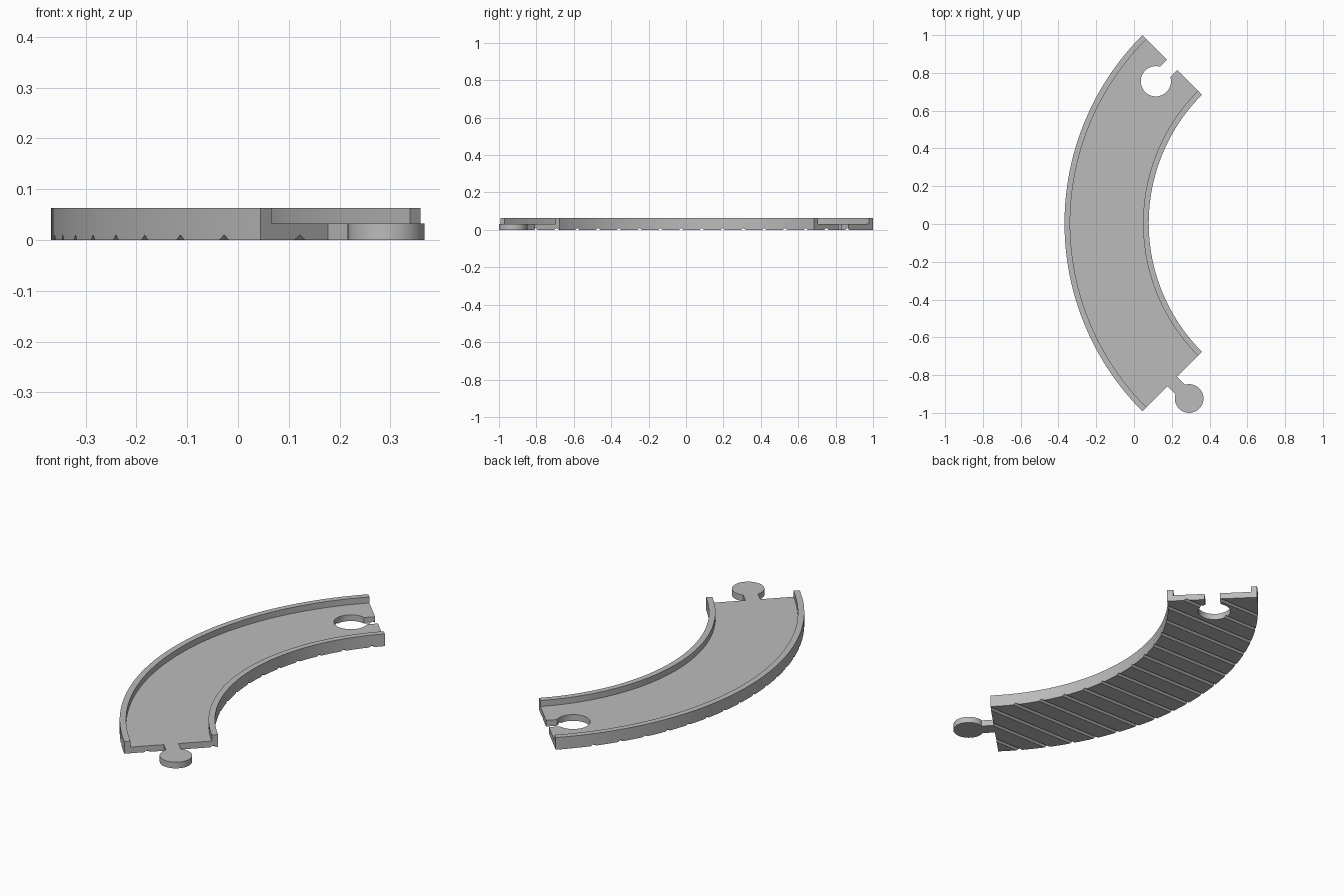
import bpy, bmesh
from math import sin, cos, pi, radians
from mathutils import Vector, Matrix

cube = bpy.data.objects.get("Cube")
if cube:
    bpy.data.objects.remove(cube, do_unlink=True)

CENTRE = Vector((1.04, 0.004, 0))       # centre of the curve
R_IN, R_OUT, WALL = 0.962, 1.408, 0.03
R_MID = (R_IN + R_OUT) / 2
FLOOR, TOP = 0.032, 0.063
HALF_ANGLE = radians(45)

grey = bpy.data.materials.new("track_grey")
grey.use_nodes = True
grey.diffuse_color = (0.5, 0.5, 0.5, 1)
grey.node_tree.nodes["Principled BSDF"].inputs["Base Color"].default_value = grey.diffuse_color


def make_object(name, bm):
    bmesh.ops.recalc_face_normals(bm, faces=bm.faces)
    mesh = bpy.data.meshes.new(name)
    bm.to_mesh(mesh)
    bm.free()
    mesh.materials.append(grey)
    obj = bpy.data.objects.new(name, mesh)
    bpy.context.collection.objects.link(obj)
    return obj


def add_prism(bm, points, offset):
    """Extrude a closed outline along an offset."""
    low = [bm.verts.new(p) for p in points]
    high = [bm.verts.new(Vector(p) + offset) for p in points]
    bm.faces.new(low)
    bm.faces.new(high)
    for i in range(len(low)):
        j = (i + 1) % len(low)
        bm.faces.new((low[i], low[j], high[j], high[i]))


def end_frame(side):
    """Outward direction, across direction and middle point of one end."""
    out = Vector((sin(HALF_ANGLE), side * cos(HALF_ANGLE), 0))
    across = Vector((-out.y, out.x, 0))
    middle = CENTRE + Vector((-cos(HALF_ANGLE), side * sin(HALF_ANGLE), 0)) * R_MID
    return out, across, middle


def peg_parts(side, start, stop, half_width, centre_dist, radius, z0, z1, names):
    """Bar and disc lying along the direction of one end."""
    out, across, middle = end_frame(side)
    up = Vector((0, 0, z1 - z0))
    base = middle + Vector((0, 0, z0))
    bar = bmesh.new()
    add_prism(bar, [base + out * d + across * w for d, w in
                    ((start, -half_width), (stop, -half_width),
                     (stop, half_width), (start, half_width))], up)
    disc = bmesh.new()
    mid = base + out * centre_dist
    add_prism(disc, [mid + Vector((cos(a), sin(a), 0)) * radius
                     for a in (2 * pi * i / 48 for i in range(48))], up)
    return make_object(names[0], bar), make_object(names[1], disc)


def boolean(obj, other, operation):
    mod = obj.modifiers.new("boolean", "BOOLEAN")
    mod.operation = operation
    mod.solver = "EXACT"
    mod.object = other
    bpy.context.view_layer.objects.active = obj
    bpy.ops.object.modifier_apply(modifier=mod.name)
    bpy.data.objects.remove(other, do_unlink=True)


# Curved bed with a raised wall on each edge
profile = [(R_IN, 0), (R_OUT, 0), (R_OUT, TOP), (R_OUT - WALL, TOP),
           (R_OUT - WALL, FLOOR), (R_IN + WALL, FLOOR), (R_IN + WALL, TOP), (R_IN, TOP)]
STEPS = 64
bm = bmesh.new()
rings = []
for s in range(STEPS + 1):
    a = HALF_ANGLE * (2 * s / STEPS - 1)
    rings.append([bm.verts.new(CENTRE + Vector((-r * cos(a), r * sin(a), z))) for r, z in profile])
for r0, r1 in zip(rings, rings[1:]):
    for i in range(len(profile)):
        j = (i + 1) % len(profile)
        bm.faces.new((r0[i], r0[j], r1[j], r1[i]))
bm.faces.new(rings[0])
bm.faces.new(rings[-1])
track = make_object("curved_track", bm)

# Parallel V grooves under the bed
bm = bmesh.new()
for k in range(17):
    y = -0.914 + 0.111 * k
    add_prism(bm, [(-1, y - 0.022, -0.01), (-1, y + 0.022, -0.01), (-1, y, 0.01)], Vector((2, 0, 0)))
boolean(track, make_object("groove_cutter", bm), "DIFFERENCE")

# Socket: slot and round hole in the back end
for cutter in peg_parts(1, -0.11, 0.1, 0.038, -0.122, 0.08, -0.05, 0.1,
                        ("slot_cutter", "hole_cutter")):
    boolean(track, cutter, "DIFFERENCE")

# Connector: neck and round head on the front end
neck, head = peg_parts(-1, 0, 0.11, 0.035, 0.127, 0.076, 0, FLOOR,
                       ("connector_neck", "connector"))
boolean(head, neck, "UNION")

# Smooth the curves, keep the edges sharp
bpy.ops.object.select_all(action="DESELECT")
for obj in (track, head):
    obj.select_set(True)
bpy.context.view_layer.objects.active = track
bpy.ops.object.shade_smooth_by_angle(angle=radians(30))
